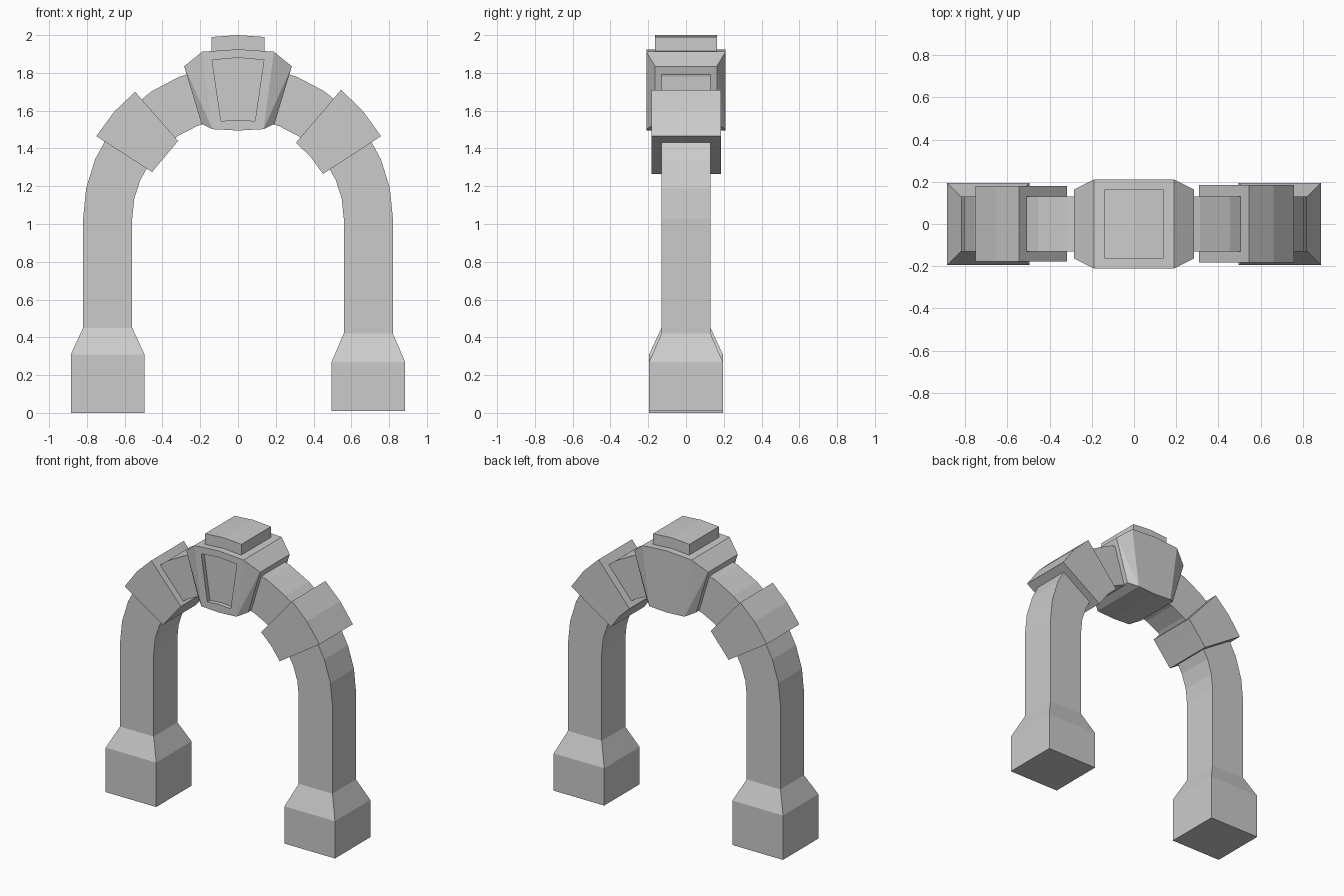
import bpy, bmesh
from math import cos, sin, pi

if "Cube" in bpy.data.objects:
    bpy.data.objects.remove(bpy.data.objects["Cube"])


def finish(name, bm):
    bmesh.ops.recalc_face_normals(bm, faces=bm.faces)
    mesh = bpy.data.meshes.new(name)
    bm.to_mesh(mesh)
    bm.free()
    ob = bpy.data.objects.new(name, mesh)
    bpy.context.collection.objects.link(ob)
    return ob


def prism(name, outline, y0, y1):
    """Extrude an (x, z) outline from y0 to y1."""
    bm = bmesh.new()
    face = bm.faces.new([bm.verts.new((x, y0, z)) for x, z in outline])
    new = bmesh.ops.extrude_face_region(bm, geom=[face])["geom"]
    moved = [v for v in new if isinstance(v, bmesh.types.BMVert)]
    bmesh.ops.translate(bm, verts=moved, vec=(0, y1 - y0, 0))
    return finish(name, bm)


def loft(name, sections):
    """Join rectangular sections given as (inner xz, outer xz, half depth)."""
    bm = bmesh.new()
    rings = []
    for (ix, iz), (ox, oz), h in sections:
        rings.append([bm.verts.new(p) for p in
                      ((ix, -h, iz), (ox, -h, oz), (ox, h, oz), (ix, h, iz))])
    for a, b in zip(rings, rings[1:]):
        for i in range(4):
            j = (i + 1) % 4
            bm.faces.new((a[i], a[j], b[j], b[i]))
    bm.faces.new(rings[0])
    bm.faces.new(rings[-1])
    return finish(name, bm)


# Two plinths, two shafts and the arch ring as one continuous body
def leg(s, bottom, shoulder, neck):
    return [((s * 0.495, bottom), (s * 0.885, bottom), 0.195),
            ((s * 0.495, shoulder), (s * 0.885, shoulder), 0.195),
            ((s * 0.56, neck), (s * 0.82, neck), 0.13)]


SPRING, STEPS = 1.03, 16
ring = []
for i in range(STEPS + 1):
    a = pi - pi * i / STEPS
    ring.append(((0.56 * cos(a), SPRING + 0.53 * sin(a)),
                 (0.82 * cos(a), SPRING + 0.81 * sin(a)), 0.13))
loft("arch_body", leg(-1, 0.0, 0.31, 0.45) + ring + leg(1, 0.01, 0.27, 0.42)[::-1])

# Thick voussoir blocks on the haunches
prism("left_arch_block", [(-0.545, 1.70), (-0.655, 1.595), (-0.75, 1.465),
                          (-0.455, 1.275), (-0.38, 1.365), (-0.317, 1.44)], -0.178, 0.18)
prism("right_arch_block", [(0.545, 1.71), (0.66, 1.60), (0.757, 1.465),
                           (0.45, 1.265), (0.385, 1.355), (0.307, 1.43)], -0.183, 0.185)

# Keystone: bevelled wedge
bm = bmesh.new()
for y in (-1, 1):
    for z in (1.925, 1.495):
        bm.verts.new((0, y * 0.21, z))
    for s in (-1, 1):
        for x, d, z in ((0.19, 0.21, 1.912), (0.135, 0.21, 1.502),
                        (0.285, 0.163, 1.835), (0.193, 0.163, 1.53)):
            bm.verts.new((s * x, y * d, z))
bmesh.ops.convex_hull(bm, input=bm.verts)
bmesh.ops.dissolve_limit(bm, angle_limit=0.01, verts=bm.verts, edges=bm.edges)
keystone = finish("keystone", bm)

# Recessed panel on the keystone front
cutter = prism("panel_cutter", [(-0.137, 1.868), (0, 1.88), (0.137, 1.868),
                                (0.09, 1.545), (0, 1.552), (-0.09, 1.545)], -0.3, -0.18)
cutter.hide_render = True
mod = keystone.modifiers.new("panel", "BOOLEAN")
mod.operation, mod.solver, mod.object = "DIFFERENCE", "EXACT", cutter
bpy.context.view_layer.objects.active = keystone
bpy.ops.object.modifier_apply(modifier=mod.name)
bpy.data.objects.remove(cutter)

# Cap slab
prism("keystone_cap", [(-0.14, 1.90), (-0.14, 1.99), (0, 2.0),
                       (0.14, 1.99), (0.14, 1.90)], -0.163, 0.163)
